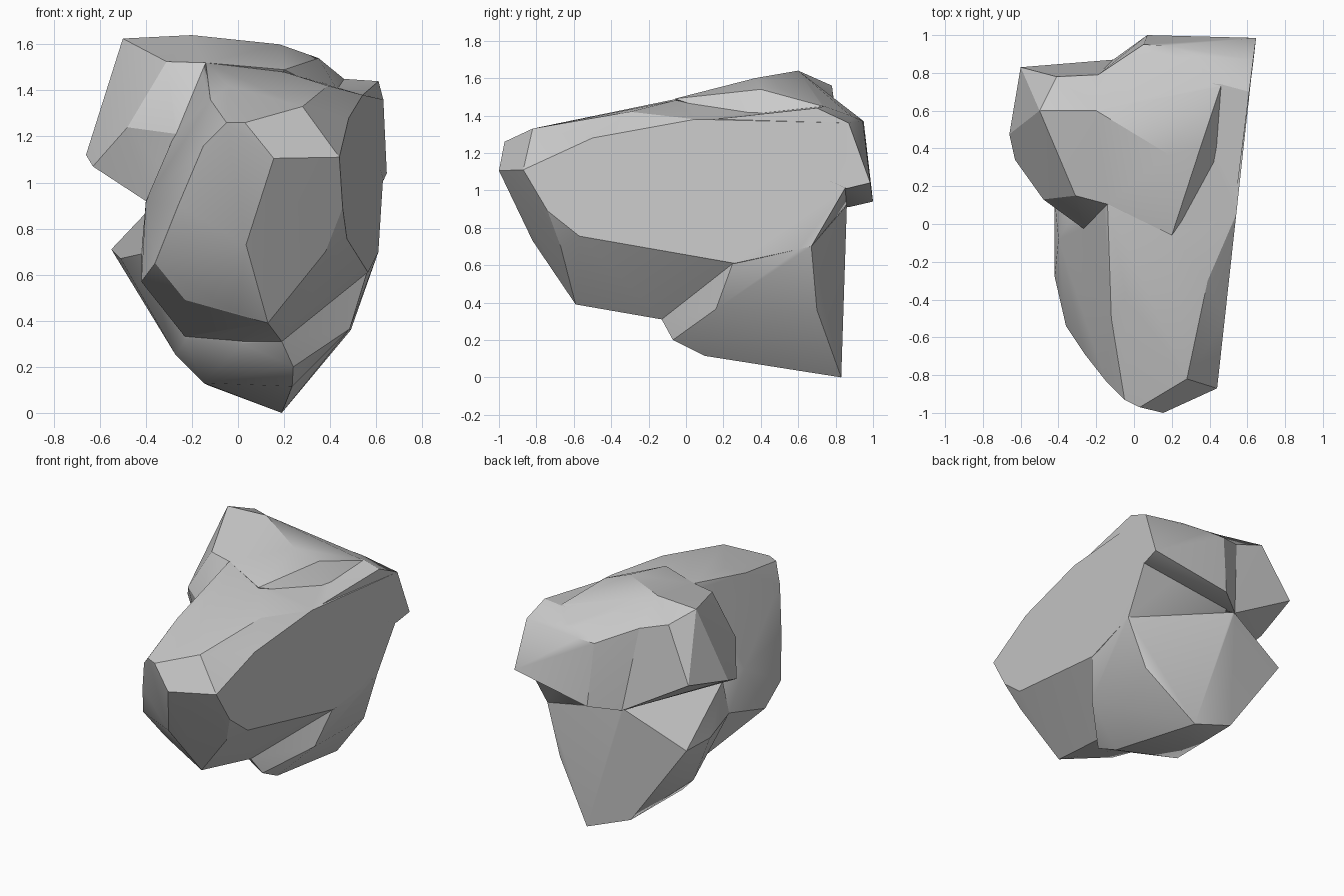
import bpy, bmesh, math


def hull(name, pts):
    """Angular stone block: convex hull round a few corner points."""
    bm = bmesh.new()
    vs = [bm.verts.new(p) for p in pts]
    r = bmesh.ops.convex_hull(bm, input=vs)
    junk = {g for g in r["geom_interior"] + r["geom_unused"]
            if isinstance(g, bmesh.types.BMVert) and g.is_valid}
    bmesh.ops.delete(bm, geom=list(junk), context='VERTS')
    bmesh.ops.recalc_face_normals(bm, faces=bm.faces)
    me = bpy.data.meshes.new(name)
    bm.to_mesh(me)
    bm.free()
    ob = bpy.data.objects.new(name, me)
    bpy.context.collection.objects.link(ob)
    return ob


# Right cheek: nearly flat face, given as (y, z); x follows the leaning plane
cheek = [(0.44 + 0.11 * (y + 0.87), y, z) for y, z in [
    (-.87, 1.11), (-.74, .89), (-.57, .755), (.26, .61), (.67, .70),
    (.85, 1.01), (.86, 1.36), (.05, 1.38), (-.5, 1.28)]]

# Main body: blunt snout, left flank and sloping top
snout = [(.155, -1, 1.105), (.03, -.97, 1.26), (-.05, -.93, 1.26),
         (-.15, -.83, 1.16), (.28, -.82, 1.33), (.035, -.82, .73),
         (.38, -.67, .70), (.13, -.59, .39), (.19, -.13, .31)]
flank = [(-.26, -.69, .90), (-.36, -.54, .65), (-.42, -.28, .57),
         (-.23, -.48, .49), (0, -.56, .435), (-.40, -.08, .92),
         (-.42, .12, .69), (-.23, .18, .33), (.02, -.03, .31)]
top = [(-.12, -.5, 1.36), (-.04, -.38, 1.42), (.39, -.3, 1.42),
       (.20, -.06, 1.48), (-.14, .10, 1.52)]
boulder = hull("boulder", cheek + snout + flank + top + [(-.05, .86, .925)])

# Back slab: overhangs the foot
slab = hull("slab", [
    (.07, 1.0, .94), (.646, .985, 1.04), (.632, .86, 1.01), (.61, .70, 1.44),
    (.46, .74, 1.45), (.631, .87, 1.36), (.05, .95, 1.37), (.18, .945, 1.37),
    (-.11, .87, .91), (-.19, .79, 1.48), (.55, .5, 1.1), (-.1, .5, 1.1),
    (.34, .89, 1.395), (.53, .06, 1.37)])

# Keel: the narrowing foot below
keel = hull("keel", [
    (.56, .25, .61), (.61, .67, .70), (.49, .70, .36), (.485, .16, .365),
    (.24, -.07, .20), (.235, .10, .115), (.22, .45, .095), (.19, .83, 0),
    (-.13, .80, .12), (-.15, .25, .13), (-.20, .47, .19), (-.27, .30, .25),
    (-.23, .18, .315), (.02, -.03, .30), (.19, -.13, .31), (-.55, .78, .71),
    (-.51, .46, .67), (-.42, .12, .69), (-.37, .12, .90), (-.11, .86, .92)])

# Left crag: the overhanging upper block
crag = hull("crag", [
    (-.50, .60, 1.625), (-.20, .60, 1.64), (-.41, .78, 1.56), (-.19, .79, 1.48),
    (-.31, .15, 1.525), (-.14, .105, 1.52), (-.26, -.03, 1.21), (-.48, .13, 1.24),
    (-.66, .475, 1.12), (-.63, .34, 1.07), (-.60, .83, 1.20), (-.37, .12, .90),
    (-.11, .87, .91), (.05, .55, 1.10), (.0, .4, 1.55)])

# Crest: the raised plateau joining crag and slab
crest = hull("crest", [
    (-.20, .60, 1.64), (.18, .37, 1.60), (.35, .40, 1.54), (.46, .73, 1.45),
    (.34, .89, 1.39), (.05, .95, 1.37), (-.19, .79, 1.48), (-.14, .105, 1.52),
    (.20, -.06, 1.49), (.45, .30, 1.37), (0, .4, 1.1), (.3, .6, 1.1)])

# Fuse the blocks into one solid rock
bpy.context.view_layer.objects.active = boulder
for part in (slab, keel, crag, crest):
    m = boulder.modifiers.new("fuse", 'BOOLEAN')
    m.operation, m.solver, m.object = 'UNION', 'EXACT', part
    bpy.ops.object.modifier_apply(modifier=m.name)
    bpy.data.objects.remove(part)

# Crisp facets, soft shallow creases
bpy.ops.object.select_all(action='DESELECT')
boulder.select_set(True)
bpy.ops.object.shade_smooth_by_angle(angle=math.radians(25))
